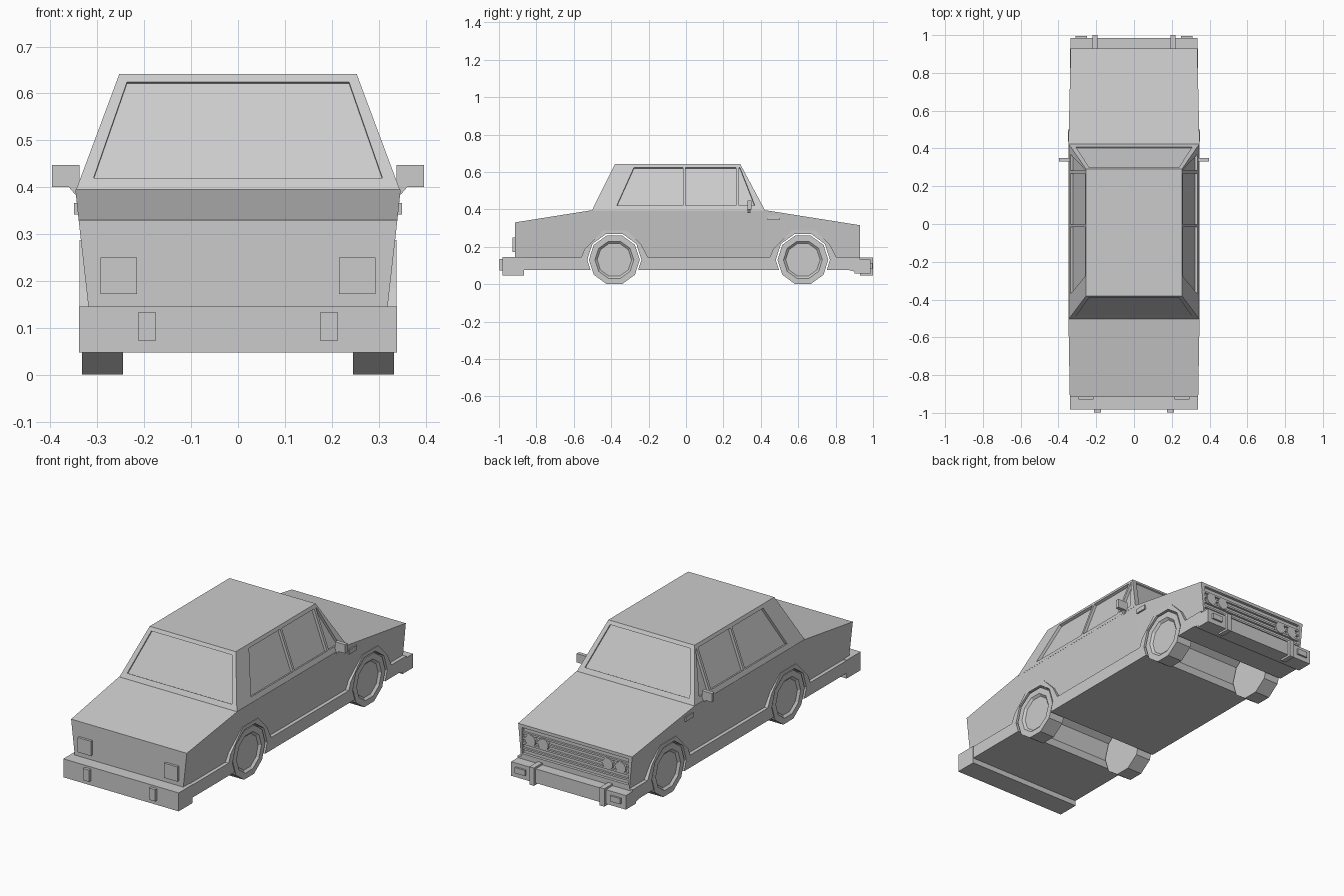
import bpy, bmesh, math
from mathutils import Vector, Matrix

if "Cube" in bpy.data.objects:
    bpy.data.objects.remove(bpy.data.objects["Cube"])


def finish(bm, name, helper=False):
    bmesh.ops.recalc_face_normals(bm, faces=bm.faces)
    me = bpy.data.meshes.new(name)
    bm.to_mesh(me)
    bm.free()
    ob = bpy.data.objects.new(name, me)
    bpy.context.collection.objects.link(ob)
    ob.hide_render = helper
    return ob


def loft(bm, rings):
    """Closed solid through rings of equal length."""
    vs = [[bm.verts.new(p) for p in r] for r in rings]
    n = len(rings[0])
    for a, b in zip(vs, vs[1:]):
        for i in range(n):
            j = (i + 1) % n
            bm.faces.new((a[i], a[j], b[j], b[i]))
    bm.faces.new(vs[0])
    bm.faces.new(vs[-1])


def prism_x(bm, profile, x0, x1):
    loft(bm, [[(x, y, z) for y, z in profile] for x in (x0, x1)])


def box(bm, x, y, z):
    prism_x(bm, [(y[0], z[0]), (y[1], z[0]), (y[1], z[1]), (y[0], z[1])], *x)


def boxes(name, specs, mirror=False, helper=False):
    bm = bmesh.new()
    for x, y, z in specs:
        box(bm, x, y, z)
        if mirror:
            box(bm, (-x[1], -x[0]), y, z)
    return finish(bm, name, helper)


def cut(ob, cutter):
    m = ob.modifiers.new("cut", 'BOOLEAN')
    m.operation = 'DIFFERENCE'
    m.solver = 'EXACT'
    m.object = cutter


def decagon(cy, cz, r):
    return [(cy + r * math.cos(i * math.pi / 5), cz + r * math.sin(i * math.pi / 5)) for i in range(10)]


AXLES = (-0.383, 0.625)
WZ = 0.13

# Upper body: boot, waist and bonnet sections
bm = bmesh.new()
loft(bm, [[(-0.318, y, 0.135), (0.318, y, 0.135), (w, y, z), (-w, y, z)]
          for y, w, z in ((-0.915, 0.34, 0.33), (-0.505, 0.347, 0.395),
                          (0.425, 0.347, 0.395), (0.93, 0.335, 0.315))])
body = finish(bm, "body")

# Lower body with sills and flared arches
profile = [(-0.93, 0.075), (0.87, 0.075), (0.93, 0.06), (0.93, 0.142)]
arch = [(0.18, 0.142), (0.145, 0.21), (0.07, 0.287), (-0.06, 0.287), (-0.16, 0.185), (-0.178, 0.142)]
for c in reversed(AXLES):
    profile += [(c + y, z) for y, z in arch]
profile.append((-0.93, 0.142))
bm = bmesh.new()
prism_x(bm, profile, -0.338, 0.338)
lower = finish(bm, "sills_and_arches")

# Wheel tunnels
bm = bmesh.new()
for c in AXLES:
    prism_x(bm, decagon(c, WZ, 0.145), -0.5, 0.5)
wells = finish(bm, "wheel_well_cutter", True)
cut(body, wells)
cut(lower, wells)

# Cabin
Z0, Z1 = 0.39, 0.642
bm = bmesh.new()
loft(bm, [[(-w, a, z), (w, a, z), (w, b, z), (-w, b, z)]
          for w, a, b, z in ((0.347, -0.505, 0.425, Z0), (0.253, -0.38, 0.29, Z1))])
cabin = finish(bm, "cabin")


# Window recesses
def slab(bm, pts, out, depth):
    pts = [Vector(p) for p in pts]
    n = (pts[1] - pts[0]).cross(pts[2] - pts[0]).normalized()
    if n.dot(Vector(out)) < 0:
        n = -n
    loft(bm, [[p + n * d for p in pts] for d in (-depth, 0.03)])


def lerp(z, a, b):
    return a + (b - a) * (z - Z0) / (Z1 - Z0)


LO, HI = 0.42, 0.624
panes = [[(-0.37, LO), (-0.278, HI), (-0.017, HI), (-0.017, LO)],
         [(-0.003, LO), (-0.003, HI), (0.268, HI), (0.268, LO)],
         [(0.283, LO), (0.283, HI), (0.288, HI), (0.368, LO)]]
bm_side, bm_end = bmesh.new(), bmesh.new()
for s in (-1, 1):
    for p in panes:
        slab(bm_side, [(s * lerp(z, 0.347, 0.253), y, z) for y, z in p], (s, 0, 0), 0.015)
for a, b, d in ((-0.505, -0.38, -1), (0.425, 0.29, 1)):
    slab(bm_end, [(x, lerp(z, a, b), z) for x, z in
                  ((-0.308, LO), (0.308, LO), (0.237, HI), (-0.237, HI))], (0, d, 0), 0.007)
cut(cabin, finish(bm_side, "side_window_cutter", True))
cut(cabin, finish(bm_end, "windscreen_cutter", True))

# Grille recess, bars and headlights at the +y end
cut(body, boxes("grille_cutter", [((-0.312, 0.312), (0.915, 1.0), (0.16, 0.298))], helper=True))
boxes("grille_bars", [((-0.312, 0.312), (0.91, 0.926), (z - 0.005, z + 0.005))
                      for z in (0.185, 0.213, 0.241, 0.269)])
bm = bmesh.new()
for x in (-0.265, -0.19, 0.19, 0.265):
    bmesh.ops.create_cone(bm, cap_ends=True, segments=10, radius1=0.031, radius2=0.031, depth=0.022,
                          matrix=Matrix.Translation((x, 0.918, 0.24)) @ Matrix.Rotation(math.pi / 2, 4, 'X'))
finish(bm, "headlights")

# Bumpers with guards and lamps
boxes("rear_bumper", [((-0.339, 0.339), (-0.982, -0.865), (0.047, 0.145))])
boxes("rear_bumper_guards", [((0.176, 0.212), (-0.998, -0.97), (0.072, 0.134))], mirror=True)
boxes("tail_lights", [((0.215, 0.293), (-0.928, -0.9), (0.172, 0.25))], mirror=True)
boxes("front_bumper", [((-0.337, 0.337), (0.9, 0.986), (0.057, 0.132))])
boxes("front_bumper_guards", [((0.193, 0.22), (0.93, 1.0), (0.047, 0.142))], mirror=True)
boxes("front_indicators", [((0.25, 0.31), (0.97, 0.996), (0.082, 0.112))], mirror=True)
boxes("side_indicators", [((0.33, 0.35), (0.437, 0.5), (0.342, 0.366))], mirror=True)

# Door mirrors on short stalks
boxes("mirrors", [((0.338, 0.397), (0.33, 0.35), (0.4, 0.447))], mirror=True)
bm = bmesh.new()
for s in (-1, 1):
    loft(bm, [[(s * 0.335, y, 0.38), (s * 0.348, y, 0.385), (s * 0.365, y, 0.405), (s * 0.335, y, 0.405)]
              for y in (0.33, 0.345)])
finish(bm, "mirror_stalks")

# Wheels with a dished hub on the outer side
for c, end in zip(AXLES, ("rear", "front")):
    for s, side in ((-1, "left"), (1, "right")):
        bm = bmesh.new()
        loft(bm, [[(s * x, y, z) for y, z in decagon(c, 0.13, r)]
                  for x, r in ((0.245, 0.136), (0.333, 0.136), (0.333, 0.104), (0.322, 0.092))])
        finish(bm, f"{end}_{side}_wheel")
